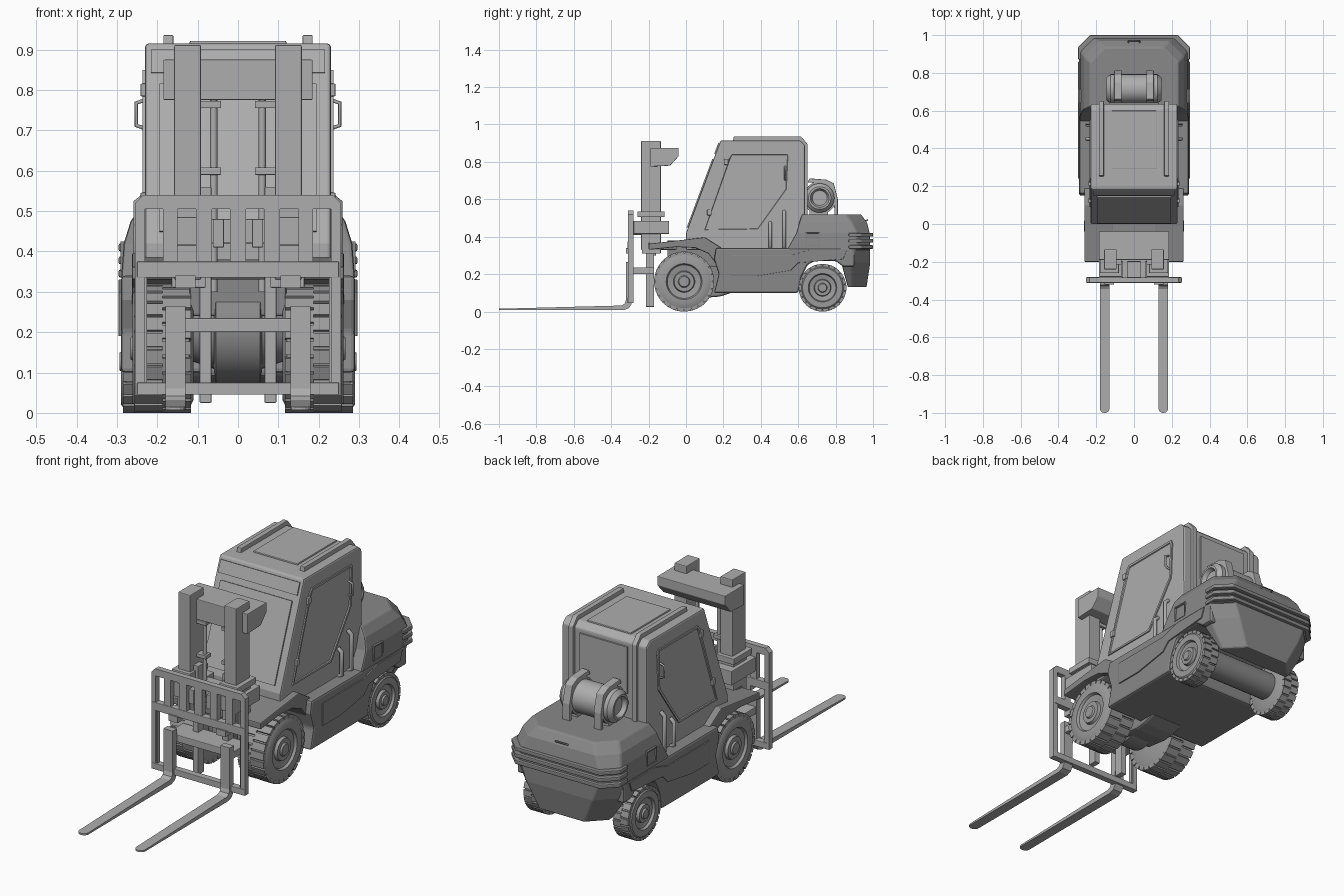
import bpy, bmesh, math
from mathutils import Vector, Matrix

if "Cube" in bpy.data.objects:
    bpy.data.objects.remove(bpy.data.objects["Cube"])


def grey(name, v):
    m = bpy.data.materials.new(name)
    m.diffuse_color = (v, v, v, 1)
    m.use_nodes = True
    m.node_tree.nodes["Principled BSDF"].inputs["Base Color"].default_value = m.diffuse_color
    return m

LIGHT, DARK, TYRE = grey("light_grey", .42), grey("dark_grey", .25), grey("tyre_grey", .33)
paint = LIGHT  # material given to the parts that follow


def finish(name, bm, mirror=False, bevel=0, smooth=False):
    bmesh.ops.recalc_face_normals(bm, faces=bm.faces)
    me = bpy.data.meshes.new(name)
    bm.to_mesh(me)
    bm.free()
    me.materials.append(paint)
    ob = bpy.data.objects.new(name, me)
    bpy.context.collection.objects.link(ob)
    if bevel:
        m = ob.modifiers.new("bevel", 'BEVEL')
        m.width, m.segments, m.limit_method = bevel, 2, 'ANGLE'
    if mirror:
        ob.modifiers.new("mirror", 'MIRROR')
    if smooth:
        bpy.ops.object.select_all(action='DESELECT')
        ob.select_set(True)
        bpy.context.view_layer.objects.active = ob
        bpy.ops.object.shade_smooth_by_angle(angle=math.radians(35))
    return ob


def add_box(bm, x0, x1, y0, y1, z0, z1):
    mat = Matrix.Translation(((x0 + x1) / 2, (y0 + y1) / 2, (z0 + z1) / 2)) @ Matrix.Diagonal((x1 - x0, y1 - y0, z1 - z0, 1))
    return bmesh.ops.create_cube(bm, size=1, matrix=mat)['verts']


def boxes(name, items, mirror=False, bevel=0):
    bm = bmesh.new()
    for b in items:
        add_box(bm, *b)
    return finish(name, bm, mirror, bevel)


def prism(name, pts, a, b, axis='x', mirror=False, bevel=0, inset=None, tip=None):
    """Extrude a profile: (y,z) along x, or (x,z) along y."""
    bm = bmesh.new()
    put = (lambda t, p: (t, *p)) if axis == 'x' else (lambda t, p: (p[0], t, p[1]))
    lo = [bm.verts.new(put(a, p)) for p in pts]
    hi = [bm.verts.new(put(b, p)) for p in pts]
    bm.faces.new(lo)
    cap = bm.faces.new(hi)
    for i in range(len(pts)):
        j = (i + 1) % len(pts)
        bm.faces.new((lo[i], lo[j], hi[j], hi[i]))
    bmesh.ops.recalc_face_normals(bm, faces=bm.faces)
    if inset:
        bmesh.ops.inset_region(bm, faces=[cap], thickness=inset[0], depth=0)
        bmesh.ops.inset_region(bm, faces=[cap], thickness=0.003, depth=-inset[1])
    if tip:
        es = [e for e in bm.edges if all(v.co.y < tip for v in e.verts) and abs(e.verts[0].co.z - e.verts[1].co.z) > .002]
        bmesh.ops.bevel(bm, geom=es, offset=.023, segments=4, affect='EDGES', profile=.5)
    return finish(name, bm, mirror, bevel)


def loft(name, rings, bevel=0):
    """Stack chamfered plan outlines (z, half width, front y, rear y, corner)."""
    bm = bmesh.new()
    prev = None
    for k, (z, w, y0, y1, c) in enumerate(rings):
        plan = [(-w, y0), (w, y0), (w, y1 - c), (w - c, y1), (c - w, y1), (-w, y1 - c)]
        r = [bm.verts.new((x, y, z)) for x, y in plan]
        if prev:
            for i in range(6):
                bm.faces.new((prev[i], prev[(i + 1) % 6], r[(i + 1) % 6], r[i]))
        if k in (0, len(rings) - 1):
            bm.faces.new(r)
        prev = r
    return finish(name, bm, bevel=bevel)


def lathe(name, prof, c, axis='x', seg=48, mirror=False, lugs=None):
    """Revolve (offset, radius) about the x or z axis through c."""
    bm = bmesh.new()
    def at(t, r, a):
        u, v = r * math.cos(a), r * math.sin(a)
        return (t, c[0] + u, c[1] + v) if axis == 'x' else (c[0] + u, c[1] + v, t)
    rings = [[bm.verts.new(at(t, r, 2 * math.pi * i / seg)) for i in range(seg)] for t, r in prof]
    for p, q in zip(rings, rings[1:]):
        for i in range(seg):
            bm.faces.new((p[i], p[(i + 1) % seg], q[(i + 1) % seg], q[i]))
    bm.faces.new(rings[0])
    bm.faces.new(rings[-1])
    if lugs:
        n, x0, x1, r = lugs
        xm, h = (x0 + x1) / 2, .4 * 2 * math.pi * r / n
        for i in range(2 * n):
            xa, xb = ((x0, xm), (xm, x1))[i % 2]
            vs = add_box(bm, xa, xb, -h, h, r - .02, r)
            rot = Matrix.Translation((0, *c)) @ Matrix.Rotation(math.pi * i / n, 4, 'X')
            bmesh.ops.transform(bm, matrix=rot, verts=vs)
    return finish(name, bm, mirror, smooth=True)


def tube(name, pts, r, mirror=True):
    cu = bpy.data.curves.new(name, 'CURVE')
    cu.dimensions, cu.bevel_depth, cu.bevel_resolution, cu.use_fill_caps = '3D', r, 2, True
    cu.materials.append(paint)
    s = cu.splines.new('POLY')
    s.points.add(len(pts) - 1)
    for p, co in zip(s.points, pts):
        p.co = (*co, 1)
    ob = bpy.data.objects.new(name, cu)
    bpy.context.collection.objects.link(ob)
    bpy.ops.object.select_all(action='DESELECT')
    ob.select_set(True)
    bpy.context.view_layer.objects.active = ob
    bpy.ops.object.convert(target='MESH')
    if mirror:
        bpy.context.object.modifiers.new("mirror", 'MIRROR')


# Wheels
def wheel(name, y, z, r, x0, x1, n):
    prof = [(x0, .3 * r), (x0, .8 * r), (x0 + .012, .95 * r), (x1 - .012, .95 * r), (x1, .84 * r), (x1, .6 * r),
            (x1 - .012, .56 * r), (x1 - .018, .36 * r), (x1 - .004, .33 * r), (x1 - .004, .2 * r), (x1 + .004, .17 * r)]
    lathe(name, prof, (y, z), mirror=True, lugs=(n, x0 + .006, x1 - .005, r))

paint = TYRE
wheel("front_wheel", -.01, .16, .16, .11, .262, 24)
wheel("rear_wheel", .73, .127, .127, .195, .29, 22)

# Axles and drive housing
paint = DARK
lathe("rear_axle", [(-.2, .065), (.2, .065)], (.73, .14), seg=32)
lathe("front_axle", [(-.12, .07), (-.06, .09), (-.055, .125), (.055, .125), (.06, .09), (.12, .07)], (.0, .2))
prism("drive_housing", [(0, .09), (.12, .075), (.18, .08), (.25, .102), (.25, .3), (0, .3)], -.09, .09, bevel=.01)

# Chassis and fenders
prism("chassis", [(.15, .10), (.60, .10), (.615, .18), (.65, .25), (.69, .27), (.80, .27), (.84, .24), (.9, .24), (.9, .34),
                  (.16, .34), (.15, .28), (.175, .2)], -.29, .29, bevel=.01)
prism("skirt_panel", [(.24, .19), (.38, .19), (.56, .22), (.60, .26), (.84, .28), (.86, .33), (.66, .33), (.56, .3), (.24, .3)],
      .28, .296, mirror=True, bevel=.002)
prism("front_fender", [(-.2, .33), (-.2, .362), (0, .385), (.1, .397), (.19, .34), (.19, .24), (.165, .25), (.12, .31), (.05, .34), (-.05, .345)],
      .11, .263, mirror=True, bevel=.005)
boxes("front_deck", [(-.12, .12, -.1, .2, .24, .38), (-.17, .17, -.2, -.05, .33, .37)], bevel=.006)

# Counterweight, ridges and rear hood
loft("lower_counterweight", [(.13, .2, .865, .965, .08), (.26, .28, .83, .985, .1), (.34, .29, .82, .985, .08)], .006)
loft("rear_hood", [(.33, .29, .54, .985, .07), (.42, .283, .59, .982, .07), (.475, .266, .605, .968, .08), (.52, .235, .62, .935, .08)], .008)
for i, z in enumerate((.345, .378, .41)):
    loft(f"rear_ridge_{i}", [(z - .01, .296, .87, 1.0, .065), (z + .01, .296, .87, 1.0, .065)], .005)
prism("side_vent", [(.64, .35), (.715, .35), (.715, .425), (.64, .425)], .27, .291, mirror=True, inset=(.008, .006))
tube("hood_handle", [(-.03, .955, .48), (-.03, .97, .49), (.03, .97, .49), (.03, .955, .48)], .004, False)

# Cab with side doors
paint = LIGHT
prism("cab", [(0, .33), (0, .42), (.185, .915), (.61, .915), (.636, .89), (.636, .33)], -.23, .23, bevel=.008)
prism("door", [(.09, .43), (.225, .83), (.24, .85), (.55, .85), (.557, .83), (.548, .65), (.39, .43)],
      .222, .236, mirror=True, inset=(.012, .005))
tube("door_handle", [(.23, .53, .705), (.252, .53, .712), (.252, .53, .768), (.23, .53, .775)], .005)
for nm, y, z in (("lower_hinge", .125, .53), ("upper_hinge", .215, .80)):
    boxes(nm, [(.225, .242, y - .012, y + .012, z - .016, z + .016)], True, .004)
tube("short_grab_rail", [(.23, .45, .335), (.25, .45, .35), (.25, .45, .46), (.23, .45, .475)], .01)
tube("long_grab_rail", [(.23, .525, .335), (.25, .525, .35), (.25, .525, .52), (.23, .525, .535)], .01)

# Windscreen panel lies on the sloped front
slope = Vector((.185, .495)).normalized()
def on_slope(t, out):
    return (slope.x * t - slope.y * out, .42 + slope.y * t + slope.x * out)
for nm, t0, t1, w in (("windscreen", .03, .42, .195), ("windscreen_header", .45, .51, .215)):
    prism(nm, [on_slope(t0, -.01), on_slope(t0, .007), on_slope(t1, .007), on_slope(t1, -.01)], -w, w)

# Roof, rear panel and guard rails
boxes("roof_panel", [(-.12, .12, .29, .6, .9, .922)], bevel=.004)
boxes("rear_window", [(-.13, .13, .62, .643, .64, .87)])
prism("roof_rail", [(.25, .9), (.255, .936), (.615, .936), (.65, .895), (.65, .5), (.625, .5), (.625, .88), (.6, .9)],
      .16, .185, mirror=True, bevel=.003)

# Gas tank with straps
lathe("gas_tank", [(-.125, .04), (-.145, .05), (-.145, .06), (-.125, .078), (.125, .078), (.145, .06), (.145, .05), (.125, .04)], (.715, .607))
lathe("tank_strap", [(.065, .07), (.065, .088), (.105, .088), (.105, .07)], (.715, .607), mirror=True)
prism("tank_bracket", [(.65, .69), (.66, .712), (.75, .705), (.79, .685), (.812, .6), (.812, .51), (.795, .51), (.79, .6), (.77, .66), (.74, .685)],
      .065, .105, mirror=True, bevel=.003)
boxes("tank_cradle", [(.06, .11, .66, .76, .51, .56)], True, .004)

# Mast
boxes("mast_column", [(.092, .158, -.24, -.135, .33, .912)], True, .004)
boxes("mast_collar", [(.08, .18, -.26, -.115, .505, .535), (.065, .185, -.28, -.09, .415, .485), (.08, .165, -.235, -.135, .31, .52)], True, .003)
boxes("mast_lower_rail", [(.066, .095, -.215, -.17, .025, .56)], True, .002)
prism("mast_crossbeam", [(-.19, .775), (-.19, .875), (-.04, .875), (-.04, .83), (-.085, .78)], -.185, .185, bevel=.003)
boxes("carriage_beam", [(-.18, .18, -.29, -.17, .2, .235), (-.185, .185, -.2, -.135, .42, .48)], bevel=.003)
lathe("lift_rod", [(.3, .009), (.82, .009), (.82, .015), (.845, .015)], (.06, -.17), 'z', 16, True)
boxes("rod_clamp", [(.042, .1, -.19, -.15, z, z + .018) for z in (.59, .755)], True, .002)
boxes("carriage_link", [(.035, .062, -.295, -.17, .41, .48)], True, .002)

# Load backrest: slotted upper grille over an open lower frame
prism("backrest_top", [(-.255, .505), (-.255, .52), (-.235, .54), (.235, .54), (.255, .52), (.255, .505)], -.31, -.282, 'y')
boxes("backrest_bars", [(-.02, .02, -.31, -.282, .37, .507)] +
      [(s * c - h, s * c + h, -.31, -.282, .37, .507) for s in (-1, 1) for c, h in ((.084, .02), (.168, .018))])
boxes("backrest_side", [(.231, .255, -.31, -.282, .045, .507), (.225, .235, -.305, -.285, .07, .345)], True)
boxes("backrest_crossbars", [(-.25, .25, -.312, -.28, .335, .375), (-.25, .25, -.312, -.28, .045, .075)], bevel=.002)
boxes("backrest_hook", [(.105, .155, -.32, -.28, .31, .34)], True)

# Forks
prism("fork", [(-.29, .265), (-.322, .265), (-.322, .06), (-.328, .042), (-.345, .032), (-1.0, .015), (-1.0, .007), (-.33, .008), (-.305, .018), (-.292, .04)],
      .13, .18, mirror=True, tip=-.99)
